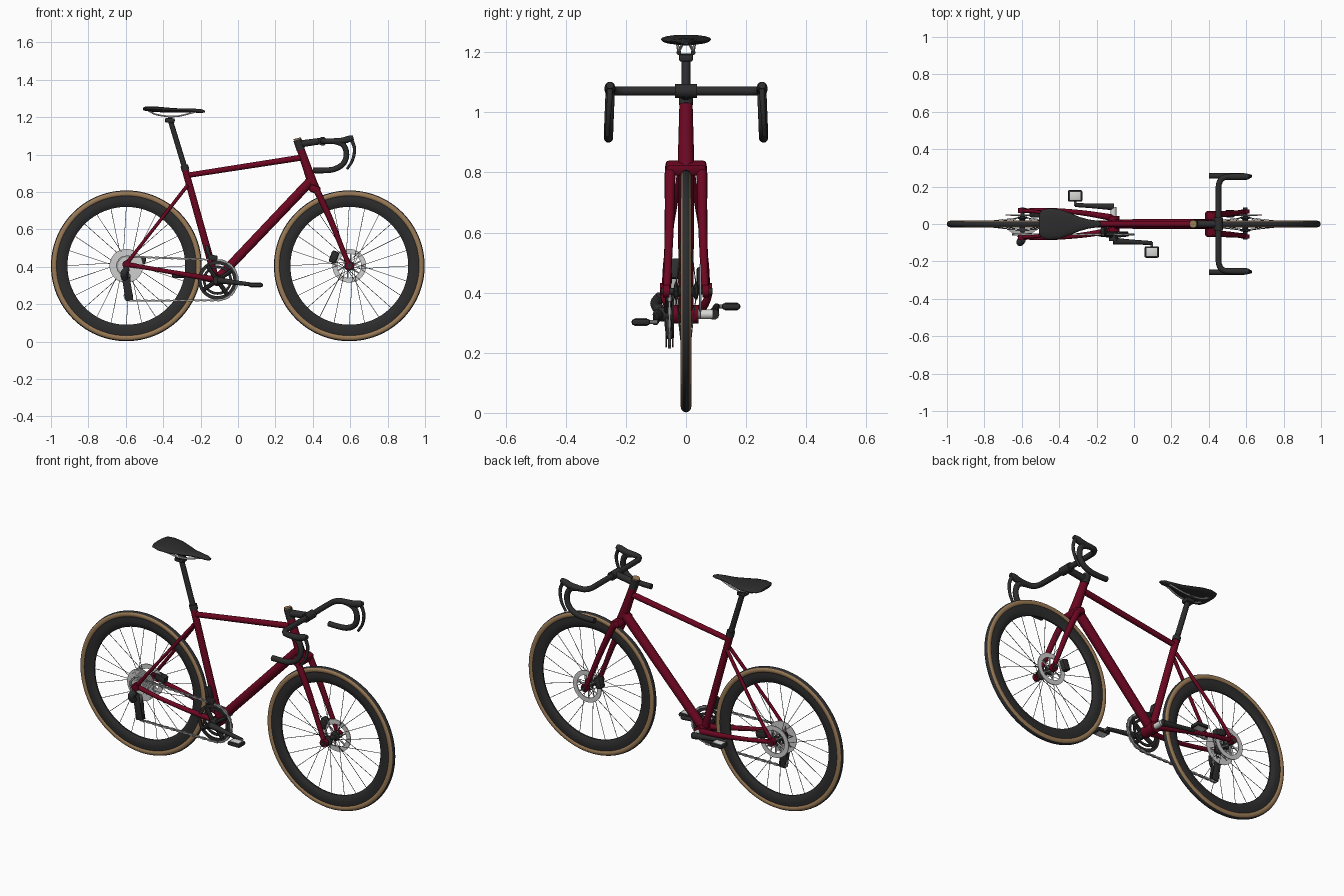
import bpy, bmesh, math
from math import sin, cos, pi
from mathutils import Vector, Matrix

if "Cube" in bpy.data.objects:
    bpy.data.objects.remove(bpy.data.objects["Cube"])


def mat(name, r, g, b):
    m = bpy.data.materials.new(name)
    m.diffuse_color = (r, g, b, 1)
    m.use_nodes = True
    m.node_tree.nodes["Principled BSDF"].inputs["Base Color"].default_value = m.diffuse_color
    return m


RED = mat("dark_red_paint", 0.15, 0.002, 0.015)
BLACK = mat("black", 0.026, 0.026, 0.027)
TAN = mat("tan_sidewall", 0.33, 0.2, 0.095)
SILVER = mat("silver", 0.62, 0.62, 0.63)
STEEL = mat("dark_steel", 0.16, 0.16, 0.16)
CHAIN = mat("chain_grey", 0.32, 0.32, 0.32)
PAD = mat("pale_grey", 0.68, 0.68, 0.67)


def finish(name, me, mats, angle=40):
    ob = bpy.data.objects.new(name, me)
    bpy.context.collection.objects.link(ob)
    for m in mats:
        me.materials.append(m)
    bpy.ops.object.select_all(action='DESELECT')
    ob.select_set(True)
    bpy.context.view_layer.objects.active = ob
    bpy.ops.object.shade_smooth_by_angle(angle=math.radians(angle))
    return ob


def from_bm(name, bm, *mats):
    bmesh.ops.recalc_face_normals(bm, faces=bm.faces)
    me = bpy.data.meshes.new(name)
    bm.to_mesh(me)
    bm.free()
    return finish(name, me, mats)


def smooth_path(pts, n=5):
    """Catmull-Rom through (x, y, z, radius) points."""
    p = [Vector(q) for q in pts]
    p = [2 * p[0] - p[1]] + p + [2 * p[-1] - p[-2]]
    out = []
    for a, b, c, d in zip(p, p[1:], p[2:], p[3:]):
        for i in range(n):
            t = i / n
            out.append(0.5 * (2 * b + (c - a) * t + (2 * a - 5 * b + 4 * c - d) * t * t
                              + (3 * b - a - 3 * c + d) * t ** 3))
    return out + [p[-2]]


def tube(name, pts, m, res=3):
    """Round tube along (x, y, z, radius) points."""
    path = smooth_path(pts) if len(pts) > 2 else [Vector(q) for q in pts]
    cu = bpy.data.curves.new(name, 'CURVE')
    cu.dimensions = '3D'
    cu.bevel_depth, cu.bevel_resolution, cu.use_fill_caps = 1, res, True
    sp = cu.splines.new('POLY')
    sp.points.add(len(path) - 1)
    for q, v in zip(sp.points, path):
        q.co = (v[0], v[1], v[2], 1)
        q.radius = v[3]
    tmp = bpy.data.objects.new(name + "_path", cu)
    bpy.context.collection.objects.link(tmp)
    dg = bpy.context.evaluated_depsgraph_get()
    me = bpy.data.meshes.new_from_object(tmp.evaluated_get(dg))
    bpy.data.objects.remove(tmp)
    me.name = name
    me.materials.clear()
    return finish(name, me, [m])


def lathe(name, prof, x, z, *mats, segs=72, rule=None):
    """Revolve a closed (radius, y) profile about a y-parallel axis."""
    bm = bmesh.new()
    rings = [[bm.verts.new((x + r * cos(2 * pi * i / segs), y, z + r * sin(2 * pi * i / segs)))
              for r, y in prof] for i in range(segs)]
    k = len(prof)
    for i in range(segs):
        a, b = rings[i], rings[(i + 1) % segs]
        for j in range(k):
            f = bm.faces.new((a[j], a[(j + 1) % k], b[(j + 1) % k], b[j]))
            if rule:
                f.material_index = rule((prof[j][0] + prof[(j + 1) % k][0]) / 2)
    bmesh.ops.remove_doubles(bm, verts=bm.verts, dist=1e-5)
    return from_bm(name, bm, *mats)


def disc(name, r0, r1, y, w, x, z, m, segs=48):
    return lathe(name, [(r0, y - w), (r1, y - w), (r1, y + w), (r0, y + w)], x, z, m, segs=segs)


def rod(bm, a, b, r, sides=5):
    a, b = Vector(a), Vector(b)
    mx = Matrix.Translation((a + b) / 2) @ (b - a).to_track_quat('Z', 'Y').to_matrix().to_4x4()
    bmesh.ops.create_cone(bm, cap_ends=True, segments=sides, radius1=r, radius2=r,
                          depth=(b - a).length, matrix=mx)


def box(name, size, loc, m, tilt=0, bevel=0.006):
    bm = bmesh.new()
    bmesh.ops.create_cube(bm, size=1, matrix=Matrix.Diagonal((*size, 1)))
    bmesh.ops.bevel(bm, geom=bm.edges[:], offset=bevel, segments=2, affect='EDGES', profile=0.5)
    bm.transform(Matrix.Translation(loc) @ Matrix.Rotation(tilt, 4, 'Y'))
    return from_bm(name, bm, m)


def polar(x, z, r, a, y):
    return (x + r * cos(a), y, z + r * sin(a))


RX, FX, WZ = -0.597, 0.595, 0.405
BX, BZ, CY = -0.11, 0.328, -0.055

# Wheels: tyre with tan sidewalls, deep rim, spokes, hub, brake rotor
for label, x in (("rear", RX), ("front", FX)):
    tyre = [(0.3855 + 0.0175 * cos(2 * pi * i / 24), 0.0175 * sin(2 * pi * i / 24)) for i in range(24)]
    lathe(label + "_tyre", tyre, x, WZ, BLACK, TAN, segs=96,
          rule=lambda r: 1 if 0.368 < r < 0.397 else 0)
    lathe(label + "_rim", [(0.375, 0.0125), (0.35, 0.0165), (0.33, 0.013), (0.315, 0.004),
                           (0.315, -0.004), (0.33, -0.013), (0.35, -0.0165), (0.375, -0.0125)],
          x, WZ, BLACK, segs=96)
    bm = bmesh.new()
    for i in range(24):
        a, s = 2 * pi * i / 24, 1 if i % 2 else -1
        twist = 0.9 if (i // 2) % 2 else -0.9
        rod(bm, polar(x, WZ, 0.024, a + twist, 0.034 * s), polar(x, WZ, 0.32, a, 0), 0.0015)
    from_bm(label + "_spokes", bm, STEEL)
    lathe(label + "_hub", [(0, -0.083), (0.011, -0.083), (0.011, -0.042), (0.027, -0.038), (0.027, -0.03),
                           (0.015, -0.024), (0.015, 0.024), (0.027, 0.03), (0.027, 0.038),
                           (0.011, 0.042), (0.011, 0.088), (0, 0.088)], x, WZ, BLACK, segs=24)
    disc(label + "_rotor", 0.064, 0.09, 0.047, 0.0025, x, WZ, SILVER)
    bm = bmesh.new()
    for i in range(6):
        rod(bm, polar(x, WZ, 0.015, i * pi / 3, 0.047), polar(x, WZ, 0.068, i * pi / 3 + 0.4, 0.047), 0.0045)
    from_bm(label + "_rotor_arms", bm, SILVER)
box("front_caliper", (0.04, 0.04, 0.065), (0.513, 0.055, 0.452), BLACK, 0.35, 0.01)
box("rear_caliper", (0.065, 0.04, 0.04), (-0.525, 0.055, 0.435), BLACK, 0.2, 0.01)

# Frame tubes
tube("seat_tube", [(-0.118, 0, 0.33, 0.02), (-0.287, 0, 0.935, 0.019)], RED)
tube("top_tube", [(-0.275, 0, 0.888, 0.015), (0.35, 0, 0.985, 0.017)], RED)
tube("down_tube", [(-0.105, 0, 0.34, 0.025), (0.39, 0, 0.86, 0.027)], RED)
tube("head_tube", [(0.413, 0, 0.81, 0.028), (0.385, 0, 0.885, 0.026), (0.335, 0, 1.028, 0.022)], RED)
tube("bottom_bracket_shell", [(BX, -0.042, BZ, 0.032), (BX, 0.042, BZ, 0.032)], RED)
for s, side in ((-1, "right"), (1, "left")):
    tube(side + "_chainstay", [(RX, 0.07 * s, 0.413, 0.013), (-0.45, 0.074 * s, 0.388, 0.012),
                               (-0.28, 0.06 * s, 0.358, 0.014), (BX, 0.033 * s, 0.33, 0.018)], RED)
    tube(side + "_seatstay", [(RX, 0.07 * s, 0.415, 0.011), (-0.5, 0.062 * s, 0.54, 0.009),
                              (-0.27, 0.014 * s, 0.835, 0.010)], RED)
    tube(side + "_dropout", [(RX, 0.06 * s, 0.412, 0.022), (RX, 0.086 * s, 0.412, 0.022)], RED)
    # Fork blades
    tube(side + "_fork_blade", [(0.408, 0.05 * s, 0.82, 0.02), (0.43, 0.053 * s, 0.79, 0.018),
                                (0.495, 0.055 * s, 0.65, 0.016), (0.556, 0.06 * s, 0.5, 0.0135),
                                (FX, 0.064 * s, WZ, 0.013)], RED)
    tube(side + "_fork_tip", [(FX, 0.055 * s, WZ, 0.022), (FX, 0.077 * s, WZ, 0.022)], RED)
box("fork_crown", (0.06, 0.138, 0.042), (0.41, 0, 0.815), RED, 0.33, 0.014)

# Seat post, clamp, rails and saddle
tube("seat_collar", [(-0.28, 0, 0.915, 0.022), (-0.288, 0, 0.942, 0.022)], BLACK)
tube("seat_post", [(-0.285, 0, 0.93, 0.0155), (-0.364, 0, 1.19, 0.0145)], BLACK)
box("seat_clamp", (0.052, 0.046, 0.024), (-0.364, 0, 1.182), BLACK, 0.05)
for s in (-1, 1):
    tube("saddle_rail", [(-0.48, 0.03 * s, 1.235, 0.005), (-0.43, 0.026 * s, 1.212, 0.005),
                         (-0.33, 0.024 * s, 1.204, 0.005), (-0.22, 0.01 * s, 1.23, 0.005)], SILVER, 1)
    tube("rail_grip", [(-0.375, 0.024 * s, 1.199, 0.008), (-0.35, 0.024 * s, 1.199, 0.008)], BLACK)
bm = bmesh.new()
prev = None
for x, w, top, h in ((-0.508, 0.05, 1.25, 0.012), (-0.495, 0.074, 1.257, 0.024), (-0.455, 0.084, 1.258, 0.03),
                     (-0.40, 0.08, 1.253, 0.028), (-0.345, 0.06, 1.248, 0.024), (-0.29, 0.037, 1.246, 0.022),
                     (-0.24, 0.024, 1.246, 0.022), (-0.195, 0.018, 1.242, 0.02), (-0.176, 0.009, 1.235, 0.01)):
    ring = []
    for i in range(16):
        c, d = cos(2 * pi * i / 16), sin(2 * pi * i / 16)
        ring.append(bm.verts.new((x, w * math.copysign(abs(c) ** 0.8, c),
                                  top - h / 2 + h / 2 * d)))
    if prev:
        for i in range(16):
            bm.faces.new((prev[i], prev[(i + 1) % 16], ring[(i + 1) % 16], ring[i]))
    else:
        bm.faces.new(ring)
    prev = ring
bm.faces.new(prev)
from_bm("saddle", bm, BLACK)

# Stem and drop handlebar
tube("steerer_spacers", [(0.336, 0, 1.025, 0.0235), (0.318, 0, 1.079, 0.0235)], BLACK)
tube("stem_cap", [(0.318, 0, 1.079, 0.021), (0.316, 0, 1.087, 0.021)], TAN)
tube("stem", [(0.326, 0, 1.056, 0.02), (0.45, 0, 1.073, 0.018)], BLACK)
tube("bar_clamp", [(0.452, -0.036, 1.071, 0.024), (0.452, 0.036, 1.071, 0.024)], BLACK)
for s, side in ((-1, "right"), (1, "left")):
    tube(side + "_handlebar", [(x, y * s, z, 0.0155) for x, y, z in (
        (0.452, 0, 1.071), (0.452, 0.17, 1.071), (0.456, 0.22, 1.071), (0.478, 0.247, 1.071),
        (0.52, 0.252, 1.069), (0.564, 0.253, 1.05), (0.58, 0.255, 1.0), (0.562, 0.257, 0.95),
        (0.515, 0.258, 0.922), (0.46, 0.258, 0.915), (0.4, 0.258, 0.915))], BLACK)
    tube(side + "_brake_hood", [(0.5, 0.252 * s, 1.071, 0.016), (0.555, 0.253 * s, 1.073, 0.018),
                                (0.595, 0.253 * s, 1.084, 0.018), (0.617, 0.253 * s, 1.09, 0.012)], BLACK)
    tube(side + "_brake_lever", [(0.605, 0.253 * s, 1.085, 0.01), (0.623, 0.255 * s, 1.03, 0.009),
                                 (0.612, 0.259 * s, 0.97, 0.008), (0.583, 0.261 * s, 0.922, 0.007)], BLACK)

# Chainrings, cranks and pedals
disc("large_chainring", 0.085, 0.104, CY, 0.003, BX, BZ, BLACK)
disc("small_chainring", 0.064, 0.078, CY + 0.012, 0.003, BX, BZ, BLACK)
bm = bmesh.new()
for i in range(4):
    rod(bm, (BX, CY - 0.008, BZ), polar(BX, BZ, 0.093, i * pi / 2 + 0.6, CY), 0.012, 8)
from_bm("chainring_spider", bm, BLACK)
tube("crank_hub", [(BX, -0.04, BZ, 0.026), (BX, -0.092, BZ, 0.024)], BLACK)
tube("crank_spindle", [(BX, 0.03, BZ, 0.016), (BX, 0.09, BZ, 0.016)], PAD)
for s, side in ((-1, "right"), (1, "left")):
    px, pz = BX - 0.205 * s, BZ + 0.026 * s
    tube(side + "_crank", [(BX, 0.092 * s, BZ, 0.019), (BX - 0.1 * s, 0.096 * s, BZ + 0.013 * s, 0.013),
                           (px, 0.102 * s, pz, 0.011)], BLACK)
    tube(side + "_pedal_axle", [(px, 0.095 * s, pz, 0.007), (px, 0.16 * s, pz, 0.007)], STEEL)
    box(side + "_pedal", (0.078, 0.062, 0.022), (px, 0.15 * s, pz), BLACK, 0, 0.009)
    for t in (-1, 1):
        box(side + "_pedal_pad", (0.056, 0.042, 0.003), (px, 0.15 * s, pz + 0.0115 * t), PAD, 0, 0.001)

# Cassette and derailleurs
for i in range(8):
    r = 0.09 - 0.0075 * i
    disc("cassette_cog", max(0.012, r - 0.02), r, -0.026 - 0.0045 * i, 0.0014, RX, WZ, SILVER, 36)
tube("derailleur_body", [(RX + 0.005, -0.085, 0.39, 0.016), (-0.61, -0.1, 0.365, 0.019),
                         (-0.605, -0.085, 0.335, 0.018)], BLACK)
for y in (CY - 0.011, CY + 0.011):
    box("derailleur_cage", (0.042, 0.005, 0.15), (-0.592, y, 0.295), BLACK, -0.16, 0.002)
for x, z in ((-0.602, 0.345), (-0.583, 0.243)):
    disc("jockey_wheel", 0.004, 0.022, CY, 0.004, x, z, BLACK, 20)
box("front_derailleur", (0.05, 0.018, 0.03), (-0.135, CY, 0.448), BLACK, 0.2, 0.005)
box("front_derailleur_arm", (0.022, 0.042, 0.07), (-0.16, -0.036, 0.48), BLACK, -0.27, 0.008)

# Chain: alternating links along the loop
loop = [polar(BX, BZ, 0.108, pi / 2 - i * pi / 16, CY) for i in range(17)]
loop += [polar(-0.583, 0.243, 0.024, -pi / 2 - i * pi / 6, CY) for i in range(5)]
loop += [polar(-0.602, 0.345, 0.024, -0.4 + i * pi / 6, CY) for i in range(4)]
loop += [polar(RX, WZ, 0.05, -1.9 - i * pi / 8, CY) for i in range(8)]
bm = bmesh.new()
k = 0
for a, b in zip(loop, loop[1:] + loop[:1]):
    a, b = Vector(a), Vector(b)
    n = max(1, round((b - a).length / 0.02))
    for i in range(n):
        p, q = a.lerp(b, i / n), a.lerp(b, (i + 1) / n)
        d = q - p
        mx = (Matrix.Translation((p + q) / 2) @ Matrix.Rotation(-math.atan2(d.z, d.x), 4, 'Y')
              @ Matrix.Diagonal((d.length * 1.15, 0.011 if k % 2 else 0.007, 0.011 if k % 2 else 0.008, 1)))
        bmesh.ops.create_cube(bm, size=1, matrix=mx)
        k += 1
from_bm("chain", bm, CHAIN)
